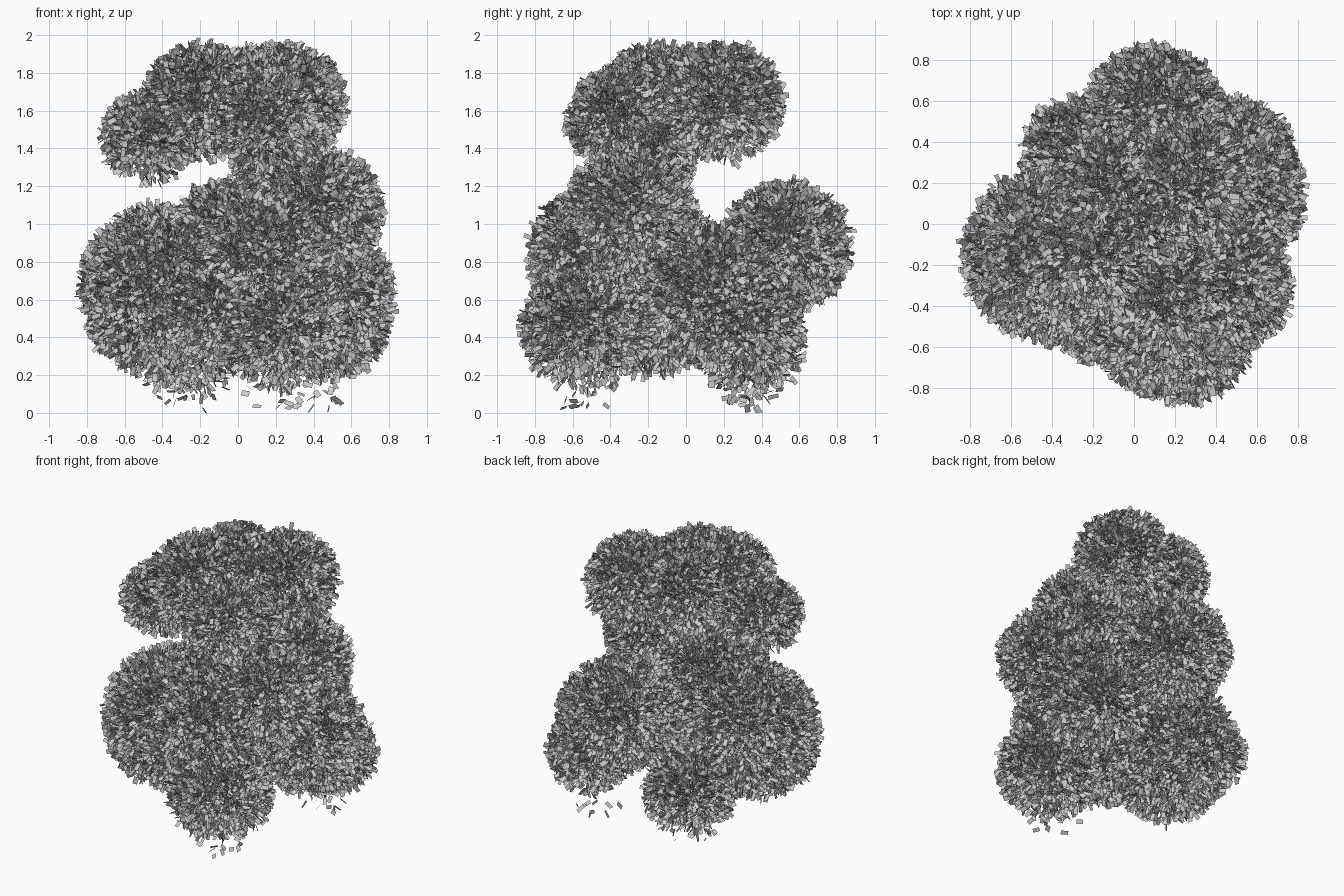
import bpy, math, random
from mathutils import Vector

if "Cube" in bpy.data.objects:
    bpy.data.objects.remove(bpy.data.objects["Cube"])

random.seed(7)

# Foliage clumps: name, centre, radius (to the leaf tips)
CLUMPS = [
    ("left_clump", (-0.40, -0.15, 0.67), 0.455),
    ("left_low_clump", (-0.45, -0.19, 0.54), 0.37),
    ("back_clump", (0.10, 0.53, 0.88), 0.36),
    ("right_clump", (0.46, 0.13, 0.62), 0.39),
    ("right_upper_clump", (0.43, -0.30, 1.07), 0.35),
    ("front_clump", (0.13, -0.48, 0.84), 0.37),
    ("front_left_clump", (-0.05, -0.22, 0.91), 0.34),
    ("front_middle_clump", (-0.12, -0.42, 0.58), 0.29),
    ("front_low_clump", (0.24, -0.54, 0.44), 0.35),
    ("right_low_clump", (0.50, 0.33, 0.45), 0.29),
    ("back_low_clump", (-0.26, 0.33, 0.34), 0.30),
    ("crown_right_clump", (0.25, 0.20, 1.64), 0.33),
    ("crown_left_clump", (-0.19, -0.16, 1.64), 0.33),
    ("crown_back_clump", (-0.12, 0.16, 1.66), 0.28),
    ("crown_middle_clump", (0.05, 0.02, 1.67), 0.27),
    ("crown_front_clump", (0.15, -0.36, 1.55), 0.28),
    ("crown_tip_clump", (-0.48, -0.18, 1.46), 0.25),
    ("middle_clump", (0.20, -0.18, 1.36), 0.24),
]
DENSITY = 2900  # leaves per square unit


def rand_dir():
    while True:
        v = Vector([random.uniform(-1, 1) for _ in range(3)])
        if 0.05 < v.length < 1:
            return v.normalized()


def leaf(verts, faces, base, out):
    """One flat rectangular leaf leaning outward."""
    axis = (out + rand_dir() * 0.8).normalized()
    side = axis.cross(rand_dir()).normalized()
    length, width = random.uniform(0.036, 0.056), random.uniform(0.011, 0.016)
    n = len(verts)
    for a, s in ((0, -1), (0, 1), (1, 1), (1, -1)):
        p = base + axis * length * a + side * width * s
        p.z = max(p.z, 0.0)
        verts.append(p)
    faces.append((n, n + 1, n + 2, n + 3))


for name, centre, radius in CLUMPS:
    c = Vector(centre)
    verts, faces = [], []
    for _ in range(int(4 * math.pi * radius ** 2 * DENSITY)):
        d = rand_dir()
        depth = 0.03 + 0.15 * random.random() ** 1.4
        p = c + d * (radius * random.uniform(0.93, 1.03) - depth * radius / 0.35)
        # foliage thins out near the ground and under the crown
        fade = max(0.0, min(1.0, (p.z - 0.04) / 0.36))
        if random.random() > max(0.02, fade ** 1.8):
            continue
        if "crown" in name and d.z < -0.65 and random.random() < 0.75:
            continue
        # skip leaves buried inside neighbouring clumps
        if any((p - Vector(o)).length < r * 0.71
               for n, o, r in CLUMPS if n != name):
            continue
        leaf(verts, faces, p, d)
    # a few stray leaves hanging near the ground
    if name in ("front_low_clump", "right_low_clump", "back_low_clump"):
        for _ in range(14):
            a, q = random.uniform(0, 2 * math.pi), random.uniform(0, 0.6) * radius
            z = random.uniform(0.02, 0.2)
            leaf(verts, faces, Vector((c.x + q * math.cos(a), c.y + q * math.sin(a), z)),
                 Vector((math.cos(a), math.sin(a), -0.3)))
    me = bpy.data.meshes.new(name)
    me.from_pydata(verts, [], faces)
    ob = bpy.data.objects.new(name, me)
    bpy.context.collection.objects.link(ob)
